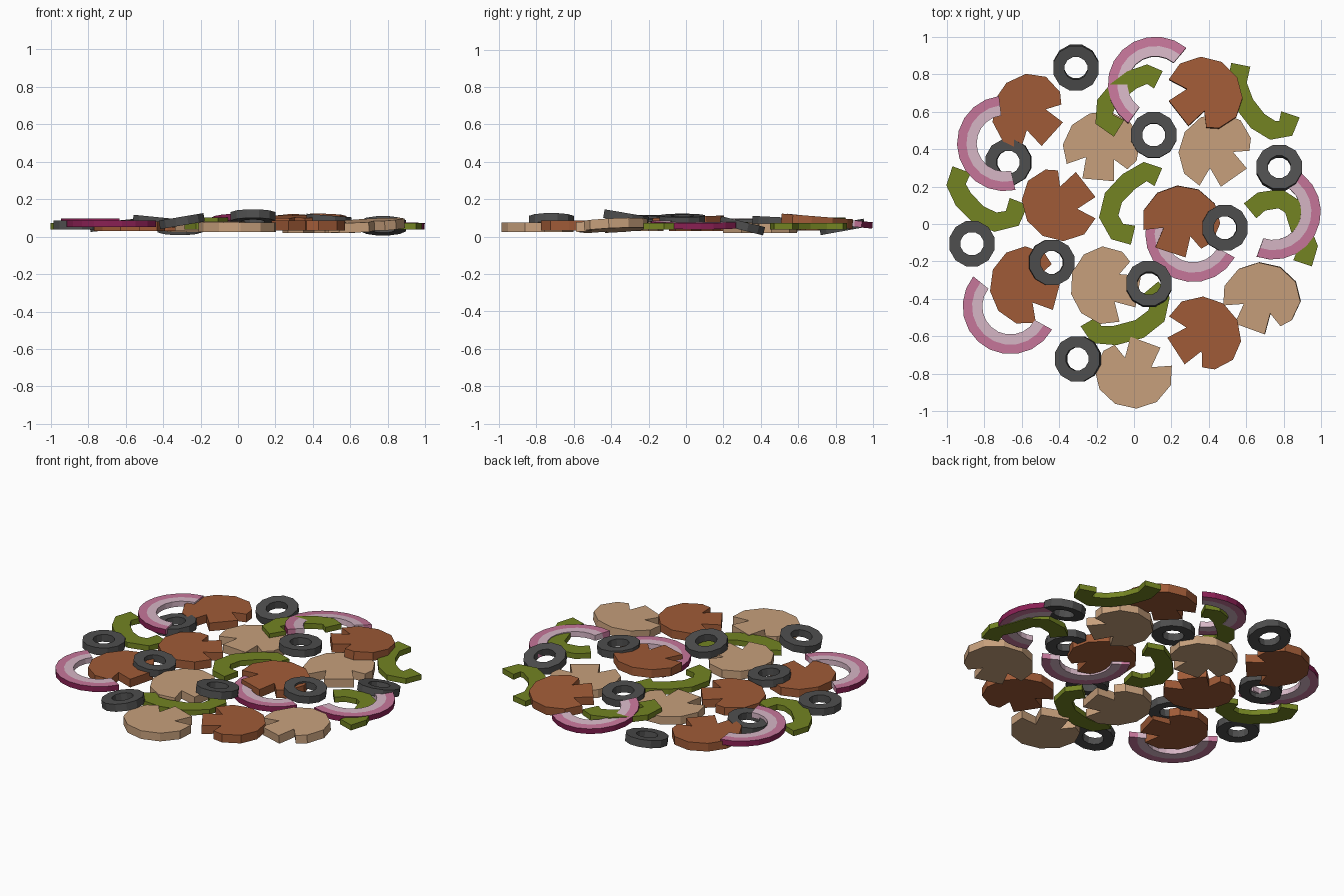
import bpy, bmesh, math
from mathutils import Euler, Vector

if "Cube" in bpy.data.objects:
    bpy.data.objects.remove(bpy.data.objects["Cube"])


def mat(name, rgb):
    lin = [(c / 255 / 12.92 if c < 10 else ((c / 255 + 0.055) / 1.055) ** 2.4) for c in rgb]
    m = bpy.data.materials.new(name)
    m.diffuse_color = (*lin, 1)
    m.use_nodes = True
    m.node_tree.nodes["Principled BSDF"].inputs["Base Color"].default_value = m.diffuse_color
    return m


BROWN = mat("brown_mushroom", (160, 91, 55))
TAN = mat("tan_mushroom", (199, 160, 124))
GREEN = mat("pepper_green", (115, 131, 34))
DARK = mat("olive_black", (78, 78, 78))
SKIN = mat("onion_skin", (138, 32, 84))
PINK = mat("onion_pink", (198, 118, 154))
PALE = mat("onion_pale", (214, 182, 197))


def finish(name, bm, loc, mats, sx=0, sy=0, rz=0):
    """Turn in plane, tilt by slopes sx, sy, then place."""
    spin = Euler((0, 0, rz)).to_matrix()
    tilt = Euler((math.atan(sy), -math.atan(sx), 0)).to_matrix()
    for v in bm.verts:
        v.co = tilt @ (spin @ v.co) + Vector(loc)
    me = bpy.data.meshes.new(name)
    bmesh.ops.recalc_face_normals(bm, faces=bm.faces)
    bm.to_mesh(me)
    bm.free()
    for m in mats:
        me.materials.append(m)
    ob = bpy.data.objects.new(name, me)
    bpy.context.collection.objects.link(ob)


def strip(sections, h, closed=False, skin=False):
    """Flat band swept through rows of points, thickness h."""
    bm = bmesh.new()
    rows = [[[bm.verts.new((p[0], p[1], z)) for p in s] for z in (-h / 2, h / 2)] for s in sections]
    n, k = len(rows), len(sections[0])
    for i in range(n if closed else n - 1):
        a, b = rows[i], rows[(i + 1) % n]
        for j in range(k - 1):
            for lv in (0, 1):
                f = bm.faces.new((a[lv][j], a[lv][j + 1], b[lv][j + 1], b[lv][j]))
                f.material_index = (1 if j == 0 else 2) if skin else 0
        for j in (0, k - 1):
            f = bm.faces.new((a[0][j], b[0][j], b[1][j], a[1][j]))
            f.material_index = (0 if j == 0 else 2) if skin else 0
    if not closed:
        for r in (rows[0], rows[-1]):
            for j in range(k - 1):
                f = bm.faces.new((r[0][j], r[0][j + 1], r[1][j + 1], r[1][j]))
                f.material_index = (1 if j == 0 else 2) if skin else 0
    return bm


def arc(radii, a0, a1, n):
    out = []
    for i in range(n):
        a = math.radians(a0 + (a1 - a0) * i / (n - 1))
        out.append([(r * math.cos(a), r * math.sin(a)) for r in radii])
    return out


# Olive rings: x, y, z, slope x, slope y
for i, (x, y, z, sx, sy) in enumerate([
        (-.31, .835, .052, 0, .18), (-.67, .33, .06, .1, 0), (.105, .475, .082, 0, -.05),
        (.775, .30, .058, 0, -.25), (-.865, -.105, .062, 0, 0), (-.44, -.205, .082, -.1, 0),
        (.485, -.02, .09, -.08, 0), (.08, -.32, .103, 0, -.17), (-.30, -.72, .083, .17, 0)]):
    bm = strip(arc((.125, .063), 0, 330, 12), .046, closed=True)
    finish(f"olive_ring_{i + 1}", bm, (x, y, z), [DARK], sx, sy, math.radians(15))

# Onion arcs: x, y, z, start, end, slopes
for i, (x, y, z, a0, a1, sx, sy) in enumerate([
        (-.69, .43, .08, 97, 283, 0, 0), (.115, .745, .085, 50, 235, 0, -.1),
        (.742, .065, .066, -110, 67, -.04, 0), (.315, -.055, .055, -214, -29, 0, 0),
        (-.66, -.44, .068, 141, 331, 0, 0)]):
    bm = strip(arc((.255, .205, .15), a0, a1, 12), .034, skin=True)
    finish(f"onion_slice_{i + 1}", bm, (x, y, z), [SKIN, PINK, PALE], sx, sy)

# Mushroom slices: domed cap with two notches and a short stem (stem towards -y)
CAP = [(-.085, -.18), (.085, -.18), (.075, -.065), (.15, -.11), (.195, -.06), (.205, .05), (.145, .14),
       (.04, .185), (-.075, .17), (-.165, .10), (-.205, -.01), (-.175, -.11), (-.075, -.065)]
for i, (m, x, y, z, stem, sx, sy) in enumerate([
        (TAN, .0, -.80, .05, 70, 0, 0), (TAN, -.155, -.33, .055, -10, 0, 0),
        (TAN, .68, -.39, .06, 250, .06, .05), (TAN, .43, .395, .045, 305, 0, 0),
        (TAN, -.175, .415, .05, 265, 0, 0), (BROWN, -.57, .60, .06, 318, 0, 0),
        (BROWN, .38, .70, .082, 218, 0, -.08), (BROWN, -.40, .10, .055, 38, 0, 0),
        (BROWN, .25, .02, .08, 252, 0, .04), (BROWN, -.585, -.33, .055, -15, 0, 0),
        (BROWN, .375, -.58, .06, 213, 0, 0)]):
    bm = bmesh.new()
    f = bm.faces.new([bm.verts.new((p[0], p[1], -.026)) for p in CAP])
    ext = bmesh.ops.extrude_face_region(bm, geom=[f], use_keep_orig=True)
    for v in ext["geom"]:
        if isinstance(v, bmesh.types.BMVert):
            v.co.z = .026
    finish(f"mushroom_slice_{i + 1}", bm, (x, y, z), [m], sx, sy, math.radians(stem + 90))

# Pepper strips: centre z, slope y, centre line in hundredths
PEPPERS = [
    (.085, .0, [(13, 77), (7, 80), (-1, 77), (-9, 71), (-15, 64), (-16, 56), (-8, 51)]),
    (.055, .0, [(57, 85), (55, 75), (59, 64), (66, 55), (74, 50), (81, 51), (83.5, 58.5)]),
    (.055, .0, [(-92, 29), (-95, 21), (-91, 13), (-83, 5), (-74, 1), (-65, 3), (-61.5, 12)]),
    (.06, .0, [(13, 25), (6, 28), (-3, 22.5), (-11, 14), (-13.5, 4), (-9, -4), (-.5, -6)]),
    (.055, .0, [(62, 7), (68, 12), (78, 13.5), (85, 9), (89, -3), (93, -12), (90, -21)]),
    (.055, .0, [(-24, -52), (-20, -59), (-10, -59.5), (3, -56), (12, -49), (14, -40), (9, -34)]),
]
for i, (z, sy, pts) in enumerate(PEPPERS):
    P = [Vector((a / 100, b / 100)) for a, b in pts]
    c = sum(P, Vector((0, 0))) / len(P)
    rows = []
    for k, p in enumerate(P):
        t = (P[min(k + 1, len(P) - 1)] - P[max(k - 1, 0)]).normalized()
        n = Vector((-t.y, t.x)) * .052
        rows.append([p - c + n, p - c - n])
    finish(f"pepper_strip_{i + 1}", strip(rows, .034), (c.x, c.y, z), [GREEN], 0, sy)
